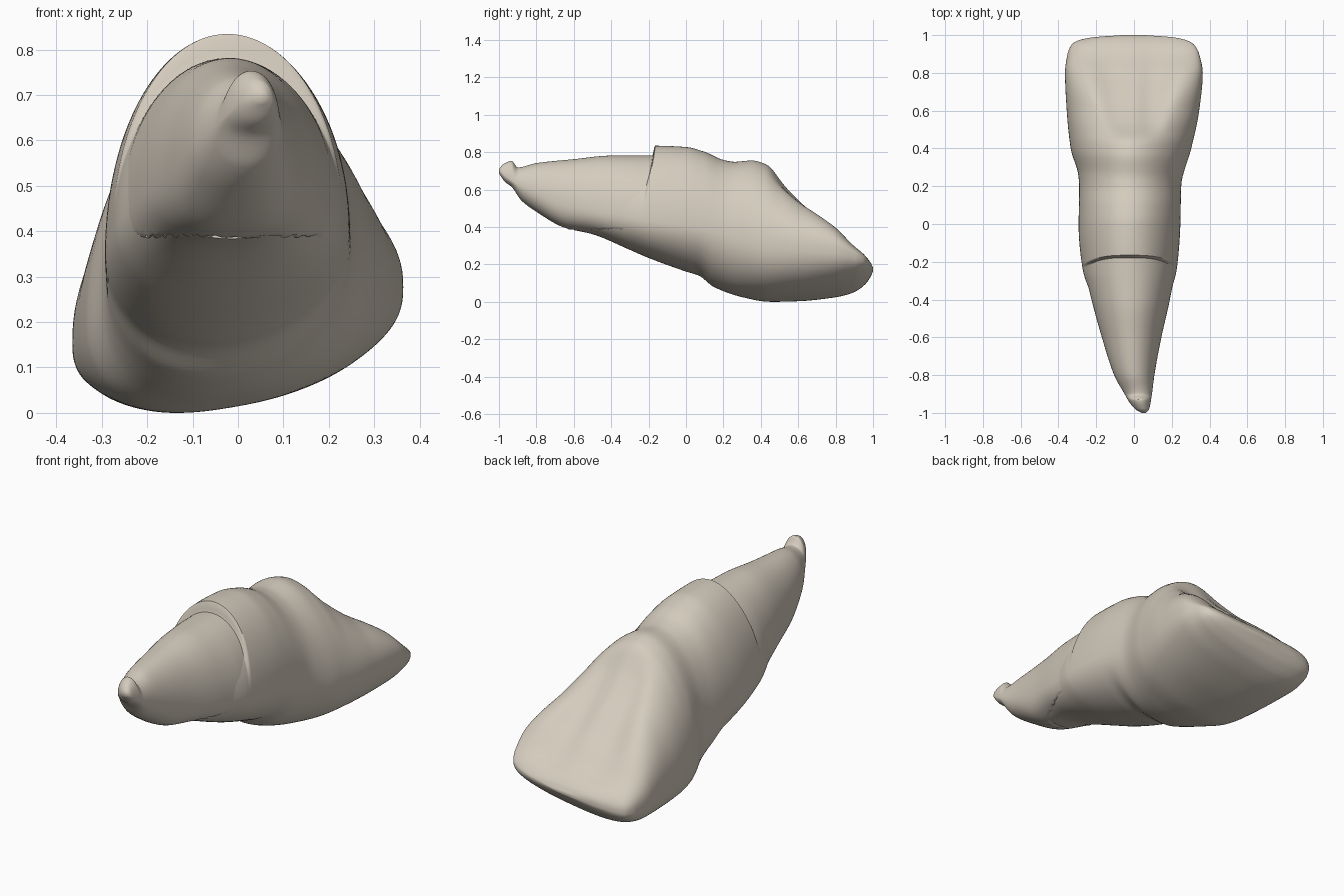
import bpy, bmesh, math, random

if "Cube" in bpy.data.objects:
    bpy.data.objects.remove(bpy.data.objects["Cube"])

random.seed(4)
SIDES = 112

# Profiles along the length: (y, value)
LEFT = [(-1, .04), (-.985, .012), (-.95, -.02), (-.9, -.05), (-.8, -.105), (-.6, -.17), (-.4, -.225),
        (-.2, -.27), (0, -.293), (.2, -.29), (.26, -.295), (.4, -.335), (.6, -.356), (.8, -.365),
        (.9, -.352), (.95, -.33), (.972, -.295), (.988, -.22), (1, -.06)]
RIGHT = [(-1, .062), (-.985, .078), (-.95, .087), (-.9, .095), (-.8, .108), (-.6, .145), (-.4, .19),
         (-.2, .225), (0, .245), (.2, .25), (.4, .303), (.6, .345), (.8, .364),
         (.9, .345), (.95, .318), (.972, .28), (.988, .21), (1, .06)]
BOTTOM = [(-1, .71), (-.97, .667), (-.93, .635), (-.88, .565), (-.8, .505), (-.65, .42), (-.5, .385),
          (-.3, .302), (-.2, .26), (0, .19), (.07, .168), (.15, .108), (.3, .058), (.45, .038),
          (.6, .042), (.8, .066), (.9, .095), (.96, .135), (1, .19)]
ROOT_TOP = [(-1, .732), (-.98, .757), (-.93, .777), (-.915, .757), (-.9, .742), (-.8, .765), (-.6, .786),
            (-.4, .805), (-.1, .805)]
BODY_TOP = [(-.64, .70), (-.3, .77), (-.185, .787), (-.165, .858), (0, .851), (.1, .825), (.2, .782),
            (.26, .772), (.35, .779), (.42, .762), (.5, .70), (.6, .61), (.7, .53), (.8, .44),
            (.9, .325), (.95, .28), (.985, .235), (1, .205)]
MID = [(-1, .722), (-.9, .655), (-.6, .545), (-.2, .45), (.1, .38), (.4, .29), (.7, .255), (.9, .22), (1, .197)]
TILT = [(-1, 0), (-.5, 0), (0, .11), (.4, .17), (.85, .17), (1, .12)]
# How boxy the upper and lower halves of the sections are
BOXY_UP = [(-1, 2), (.2, 2), (.42, 1.85), (.6, 2), (.8, 2.5), (.93, 2.7), (1, 2.3)]
BOXY_LOW = [(-1, 2), (-.9, 2), (-.65, 2.5), (-.2, 2.05), (.1, 2), (.5, 2.5), (.9, 2.5), (1, 2.2)]
HOLLOW = [(-1, 0), (.44, 0), (.54, .05), (.75, .075), (.9, .035), (1, 0)]


def ev(profile, y):
    """Smooth monotone interpolation of a profile."""
    p = profile
    if y <= p[0][0]:
        return p[0][1]
    if y >= p[-1][0]:
        return p[-1][1]
    i = next(k for k in range(len(p) - 1) if y <= p[k + 1][0])

    def sec(k):
        return (p[k + 1][1] - p[k][1]) / (p[k + 1][0] - p[k][0])

    def slope(k):
        if k == 0 or k == len(p) - 1:
            return sec(min(k, len(p) - 2))
        a, b = sec(k - 1), sec(k)
        return 2 * a * b / (a + b) if a * b > 0 else 0
    h = p[i + 1][0] - p[i][0]
    t = (y - p[i][0]) / h
    return ((2*t**3 - 3*t*t + 1) * p[i][1] + (t**3 - 2*t*t + t) * h * slope(i)
            + (3*t*t - 2*t**3) * p[i + 1][1] + (t**3 - t*t) * h * slope(i + 1))


def ramp(y, a, b):
    return min(1, max(0, (y - a) / (b - a)))


def section(y, top, shrink, floor=None, step=0):
    """One rounded, slightly tilted cross-section."""
    xl, xr = ev(LEFT, y), ev(RIGHT, y)
    zt, zb, zm = ev(top, y), ev(BOTTOM, y), ev(MID, y)
    cx, hw = (xl + xr) / 2, (xr - xl) / 2 * shrink
    up, lo, tilt = 2 / ev(BOXY_UP, y), 2 / ev(BOXY_LOW, y), ev(TILT, y)
    fade = 1 - .5 * ramp(y, .5, .8)
    ring = []
    for k in range(SIDES):
        a = 2 * math.pi * k / SIDES
        c, s = math.cos(a), math.sin(a)
        e = up if s > 0 else lo
        u = math.copysign(abs(c) ** e, c)
        v = math.copysign(abs(s) ** e, s)
        x = cx + hw * u
        z = zm + v * ((zt - zm) if v > 0 else (zm - zb))
        z += tilt * x * (1 - fade * max(v, 0))
        if v > 0:
            # scooped inner face: two shallow hollows between the marginal ridges
            w = .12 + .3 * max(0, y - .48)
            dip = math.exp(-(x / w) ** 4) * (1 - .3 * math.exp(-(x / .07) ** 2))
            z -= ev(HOLLOW, y) * dip * v
        if floor is not None and z < floor:
            z = floor + random.uniform(-.005, .005)
        yy = y - step * abs(u) ** 3 * math.exp(-((y + .17) / .15) ** 2)
        ring.append((x, yy, z))
    return ring


def loft(name, rings):
    bm = bmesh.new()
    loops = [[bm.verts.new(co) for co in r] for r in rings]
    for a, b in zip(loops, loops[1:]):
        for k in range(SIDES):
            n = (k + 1) % SIDES
            bm.faces.new((a[k], a[n], b[n], b[k]))
    bm.faces.new(loops[0])
    bm.faces.new(loops[-1])
    bmesh.ops.recalc_face_normals(bm, faces=bm.faces)
    me = bpy.data.meshes.new(name)
    bm.to_mesh(me)
    bm.free()
    me.materials.append(ivory)
    ob = bpy.data.objects.new(name, me)
    bpy.context.collection.objects.link(ob)
    bpy.ops.object.select_all(action='DESELECT')
    ob.select_set(True)
    bpy.context.view_layer.objects.active = ob
    bpy.ops.object.shade_smooth_by_angle(angle=math.radians(45))
    return ob


def span(a, b, n):
    return [a + (b - a) * i / n for i in range(n)]


ivory = bpy.data.materials.new("ivory")
ivory.diffuse_color = (.66, .60, .51, 1)
ivory.use_nodes = True
ivory.node_tree.nodes["Principled BSDF"].inputs["Base Color"].default_value = ivory.diffuse_color

# Root tip with its nub, cut off ragged along a flat underside
ys = span(-1, -.86, 24) + span(-.86, -.12, 50) + [-.12]
root = loft("root_tip", [section(y, ROOT_TOP, 1 - .03 * ramp(y, -.27, -.15), .413) for y in ys])

# Neck and crown, with the ledge where the root tip emerges
ys = span(-.6, -.2, 20) + span(-.2, -.15, 10) + span(-.15, .9, 75) + span(.9, .98, 14) + span(.98, 1, 12) + [1]
body = loft("neck_and_crown",
            [section(y, BODY_TOP, 1 - .05 * (1 - ramp(y, -.5, -.2)), None, .05) for y in ys])

# Rest the tooth on the ground
low = min(v.co.z for v in body.data.vertices)
for ob in (root, body):
    for v in ob.data.vertices:
        v.co.z -= low
